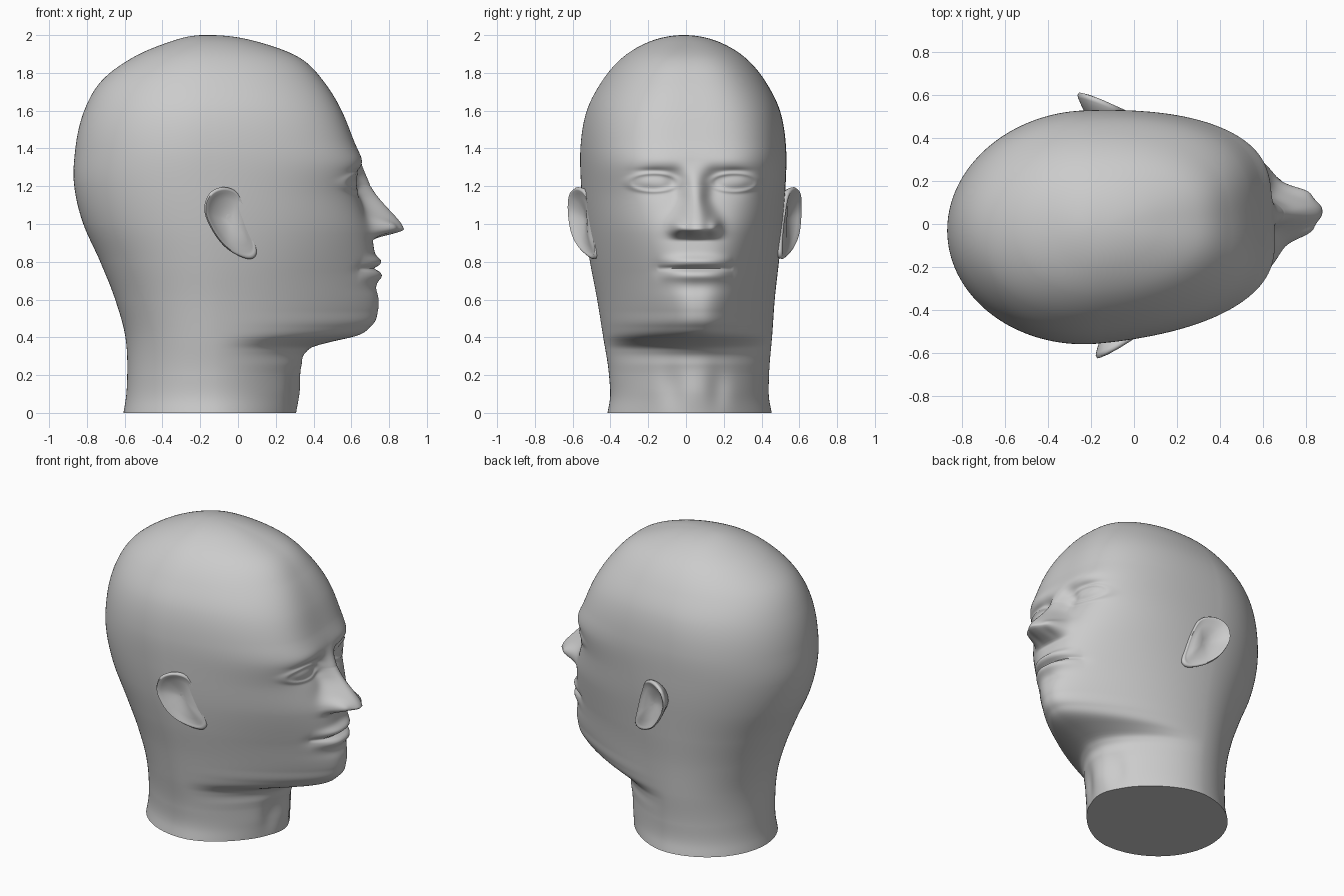
import bpy, bmesh, math
from mathutils import Matrix

if "Cube" in bpy.data.objects:
    bpy.data.objects.remove(bpy.data.objects["Cube"])

TURN = Matrix.Rotation(math.radians(4), 4, 'Z')   # the head is turned slightly
grey = bpy.data.materials.new("matte grey")
grey.diffuse_color = (0.6, 0.6, 0.6, 1)
grey.use_nodes = True
grey.node_tree.nodes["Principled BSDF"].inputs["Base Color"].default_value = grey.diffuse_color


def g(v, centre, width):
    return math.exp(-((v - centre) / width) ** 2)


def ramp(v, lo, hi):
    f = min(1, max(0, (v - lo) / (hi - lo)))
    return f * f * (3 - 2 * f)


def smooth_table(keys, col, q):
    """Smooth curve through keys; q = sqrt(2 - z) keeps the crown round."""
    qs = [math.sqrt(2 - k[0]) for k in keys]
    vs = [k[col] for k in keys]
    i = 0
    while i < len(qs) - 2 and q < qs[i + 1]:
        i += 1

    def slope(j):
        a, b = max(j - 1, 0), min(j + 1, len(qs) - 1)
        if a == j or b == j:
            return (vs[b] - vs[a]) / (qs[b] - qs[a])
        h1, h2 = qs[j] - qs[a], qs[b] - qs[j]
        return ((vs[j] - vs[a]) / h1 * h2 + (vs[b] - vs[j]) / h2 * h1) / (h1 + h2)
    h = qs[i + 1] - qs[i]
    t = (q - qs[i]) / h
    return ((2*t**3 - 3*t*t + 1) * vs[i] + (t**3 - 2*t*t + t) * h * slope(i)
            + (3*t*t - 2*t**3) * vs[i + 1] + (t**3 - t*t) * h * slope(i + 1))


def bridge_rows(bm, rows):
    for a, b in zip(rows, rows[1:]):
        for k in range(len(a)):
            m = (k + 1) % len(a)
            bm.faces.new((a[k], a[m], b[m], b[k]))
    bm.faces.new(rows[0][::-1])
    bm.faces.new(rows[-1])


def finish(name, bm, angle):
    bm.transform(TURN)
    bmesh.ops.recalc_face_normals(bm, faces=bm.faces)
    me = bpy.data.meshes.new(name)
    bm.to_mesh(me)
    bm.free()
    me.materials.append(grey)
    ob = bpy.data.objects.new(name, me)
    bpy.context.collection.objects.link(ob)
    bpy.ops.object.select_all(action='DESELECT')
    ob.select_set(True)
    bpy.context.view_layer.objects.active = ob
    bpy.ops.object.shade_smooth_by_angle(angle=math.radians(angle))


# Back profile and half width: z, x, half width
BODY = [(0, -.605, .435), (.07, -.593, .422), (.2, -.585, .424), (.4, -.595, .447),
        (.6, -.65, .47), (.8, -.73, .50), (1, -.82, .525), (1.2, -.868, .54),
        (1.4, -.862, .543), (1.6, -.815, .51), (1.75, -.73, .435), (1.88, -.56, .325),
        (1.96, -.375, .195), (2, -.18, .002)]
# Front profile without nose and lips: z, x
FRONT = [(0, .31), (.1, .328), (.25, .338), (.32, .36), (.35, .40), (.375, .49),
         (.405, .62), (.46, .705), (.54, .735), (.75, .733), (.95, .705), (1.15, .645),
         (1.33, .65), (1.45, .605), (1.6, .545), (1.75, .455), (1.88, .325),
         (1.96, .12), (2, -.15)]


def nose_height(z):
    """Nose ridge above the face: steep underside, round tip, straight bridge."""
    bridge = .187 - .31 * (z - 1 + math.hypot(z - 1, .035))
    return ramp(z, .91, .975) * bridge if z < 1.2 else .06 * (1 - ramp(z, 1.17, 1.34)) / .92


def face_relief(y, z):
    """Forward push of the face surface at y (from the midline) and z."""
    y = abs(y)
    d = 0.0
    if .88 < z < 1.36:                                    # nose, wings, nostrils
        width = .06 + .042 * (1 - ramp(z, .99, 1.15))
        d += nose_height(z) * math.exp(-(y / width) ** 2.3)
        d += .05 * g(y, .098, .034) * g(z, .985, .038)
        d -= .012 * g(y, .055, .025) * g(z, .945, .015)
    if z > 1.0:                                           # brow, socket, eyeball, lids
        d += .010 * g(y, .20, .13) * g(z, 1.325, .05)
        d -= .034 * g(y, .19, .11) * g(z, 1.235, .075)
        d -= .022 * g(y, .105, .045) * g(z, 1.225, .065)
        e = math.hypot((y - .215) / .105, (z - 1.22) / .04)
        d += .022 * max(0, 1 - e * e)
        d += .012 * g(e, 1.15, .28)
        d -= .007 * g(y, .215, .09) * g(z, 1.283, .014)
    if z < .95:                                           # lips, chin
        m = max(0, 1 - (y / .2) ** 2)
        d += m * (.031 * g(z, .802, .028) + .028 * g(z, .728, .03))
        d -= m ** .5 * .022 * g(z, .765, .011)
        d -= .008 * g(y, .195, .035) * g(z, .763, .035)
        d -= .010 * g(z, .66, .035) * g(y, 0, .14)
        d += .008 * g(z, .53, .06) * g(y, 0, .13)
    return d


def half_section(z, xb, xf, w, count, fine=240):
    """Half outline from front to back, resampled denser on the face."""
    xm = -.15 - .07 * g(z, 1.4, .45)                      # widest place
    n = 2.1 + .35 * ramp(z, .2, .5) + 1.2 * g(z, 1.35, .5)    # squareness of the front
    taper = .28 + .24 * ramp(z, .22, .44)                 # narrowing to the front
    if z > .44:
        taper = .18 + .34 * math.exp(-((z - .44) / .55) ** 2)
    pts = []
    for i in range(fine + 1):
        a = math.pi * i / fine
        c, s = math.cos(a), max(0.0, math.sin(a))
        if c >= 0:
            u = c ** (2 / n)
            pts.append((xm + (xf - xm) * u, w * s ** (2 / n) * (1 - taper * u ** 1.6)))
        else:
            pts.append((xm + (xm - xb) * c, w * s))
    dist = [0.0]
    for p, q in zip(pts, pts[1:]):
        dist.append(dist[-1] + math.dist(p, q))
    out, j = [], 0
    for k in range(count + 1):
        f = k / count
        s = dist[-1] * (0.45 * f + 0.55 * f * f)
        while j < fine - 1 and dist[j + 1] < s:
            j += 1
        t = min(1, (s - dist[j]) / max(1e-9, dist[j + 1] - dist[j]))
        out.append([p + (q - p) * t for p, q in zip(pts[j], pts[j + 1])])
    return out


# Head and neck: lofted sections with the face pushed out of the front
bm = bmesh.new()
N, LEVELS = 130, 420
rings = []
for i in range(LEVELS + 1):
    q = math.sqrt(2) * (1 - i / LEVELS)
    z = max(0, 2 - q * q)
    half = half_section(z, smooth_table(BODY, 1, q), smooth_table(FRONT, 1, q),
                        smooth_table(BODY, 2, q), N)
    sway = .03 * (1 - ramp(z, 0, 1))                      # neck leans a little to +y
    ring = []
    for x, y in half + [(x, -y) for x, y in half[-2:0:-1]]:
        if x > .2 and .42 < z < 1.5:
            x += ramp(x, .2, .45) * face_relief(y, z)
        elif z < .4 and x > 0:                            # throat and neck muscles
            x -= .022 * ramp(x, 0, .15) * g(abs(y), .12, .06) * g(z, .13, .11)
        ring.append(bm.verts.new((x, y + sway, z)))
    rings.append(ring)
bridge_rows(bm, rings)
finish("head", bm, 75)

# Ears: outline points x, z and distance out from the midline
EAR = [(-.22, 1.065, .615), (-.165, .945, .60), (-.085, .86, .56), (.02, .815, .51),
       (.065, .845, .495), (.045, .94, .50), (.01, 1.06, .515), (-.04, 1.165, .54),
       (-.12, 1.195, .58), (-.195, 1.16, .61)]
outline = []
for i in range(len(EAR)):
    ks = [EAR[(i + o) % len(EAR)] for o in (-1, 0, 1, 2)]
    for t in (s / 8 for s in range(8)):
        outline.append([0.5 * (2*b + (c-a)*t + (2*a-5*b+4*c-d)*t*t + (3*b-a-3*c+d)*t**3)
                        for a, b, c, d in zip(*ks)])
# Ring scale, blend from bowl to rim, push outwards; then round to the back
RINGS = [(.15, 0, -.004), (.4, .14, 0), (.65, .45, 0), (.82, .78, 0), (.9, .96, .003),
         (.95, 1, .005), (1, 1, -.006), (.985, 1, -.02), (.93, .9, -.035), (.65, .2, -.09)]
cx, cz, cy = -.075, 1.02, .535
for side, name in ((1, "left_ear"), (-1, "right_ear")):
    bm = bmesh.new()
    bridge_rows(bm, [[bm.verts.new((cx + (x - cx) * r,
                                    .008 + side * (cy + (y - cy) * b + push),
                                    cz + (z - cz) * r)) for x, z, y in outline]
                     for r, b, push in RINGS])
    finish(name, bm, 80)
